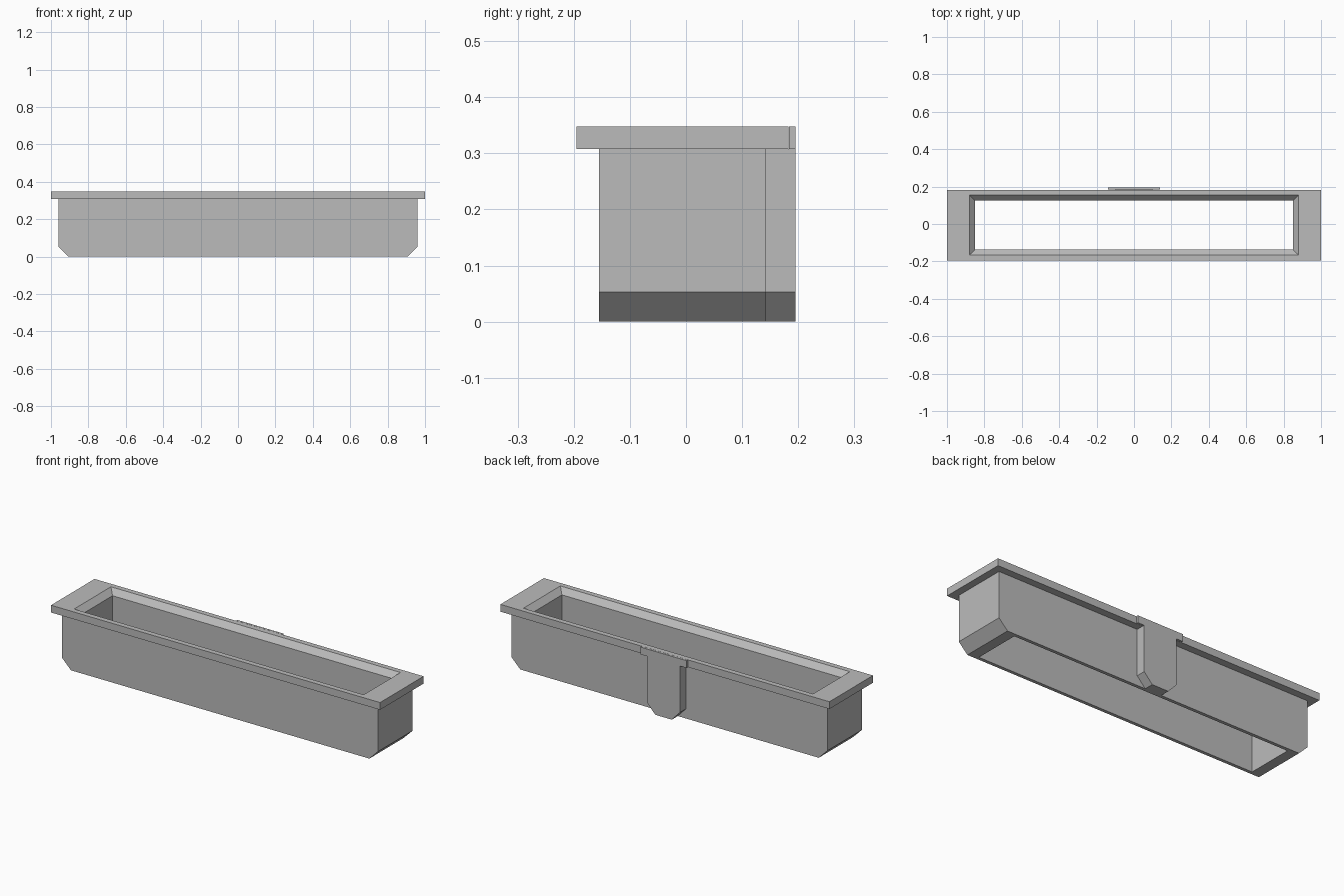
import bpy
import bmesh

cube = bpy.data.objects.get("Cube")
if cube:
    bpy.data.objects.remove(cube, do_unlink=True)

grey = bpy.data.materials.new("light_grey")
grey.use_nodes = True
colour = (0.5, 0.5, 0.5, 1)
grey.diffuse_color = colour
grey.node_tree.nodes["Principled BSDF"].inputs["Base Color"].default_value = colour

HEIGHT, RIM_Z, CHAMFER = 0.348, 0.308, 0.053
MID_Y = -0.006                      # centre line of the trough
WALL_Y, RIM_BACK, TAB_BACK = 0.143, 0.184, 0.195


def finish(name, bm):
    bmesh.ops.recalc_face_normals(bm, faces=bm.faces)
    mesh = bpy.data.meshes.new(name)
    bm.to_mesh(mesh)
    bm.free()
    mesh.materials.append(grey)
    obj = bpy.data.objects.new(name, mesh)
    bpy.context.collection.objects.link(obj)
    return obj


def rectangle_loft(name, rings):
    """Join rectangles (half x, half y, z) into a closed open-centred shell."""
    bm = bmesh.new()
    loops = [[bm.verts.new((sx * hx, MID_Y + sy * hy, z))
              for sx, sy in ((-1, -1), (1, -1), (1, 1), (-1, 1))]
             for hx, hy, z in rings]
    for i, low in enumerate(loops):
        high = loops[(i + 1) % len(loops)]
        for j in range(4):
            k = (j + 1) % 4
            bm.faces.new((low[j], low[k], high[k], high[j]))
    return finish(name, bm)


def prism(name, outline, y0, y1):
    """Extrude an x-z outline along y."""
    bm = bmesh.new()
    face = bm.faces.new([bm.verts.new((x, y0, z)) for x, z in outline])
    result = bmesh.ops.extrude_face_region(bm, geom=[face])
    verts = [v for v in result["geom"] if isinstance(v, bmesh.types.BMVert)]
    bmesh.ops.translate(bm, verts=verts, vec=(0, y1 - y0, 0))
    return finish(name, bm)


# Trough: chamfered outside, overhanging rim, sloped mouth, open bottom
rectangle_loft("trough", [
    (0.907, 0.149, 0),
    (0.96, 0.149, CHAMFER),
    (0.96, 0.149, RIM_Z),
    (1.0, 0.189, RIM_Z),
    (1.0, 0.189, HEIGHT),
    (0.88, 0.16, HEIGHT),
    (0.85, 0.131, HEIGHT - 0.03),
    (0.85, 0.131, 0),
])

# Rear rib with chamfered foot, and the plate capping it on the rim
right_half = [(0.05, 0), (0.1, CHAMFER), (0.1, RIM_Z)]
left_half = [(-x, z) for x, z in reversed(right_half)]
prism("rear_rib", right_half + left_half, WALL_Y, TAB_BACK)
prism("rear_rim_plate",
      [(-0.14, RIM_Z), (0.14, RIM_Z), (0.14, HEIGHT), (-0.14, HEIGHT)],
      RIM_BACK, TAB_BACK)
